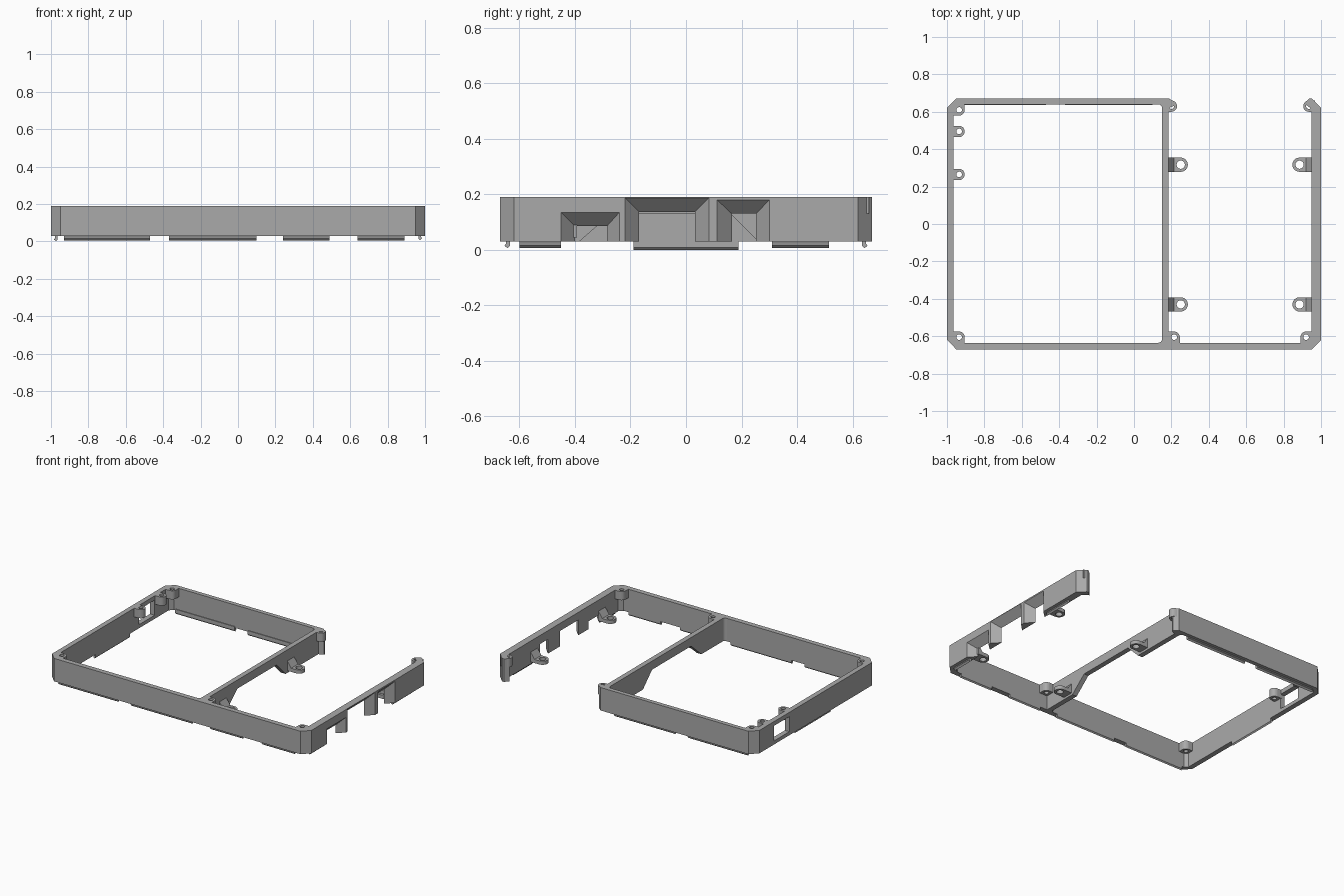
import bpy, bmesh, math
from mathutils import Vector

if "Cube" in bpy.data.objects:
    bpy.data.objects.remove(bpy.data.objects["Cube"])

grey = bpy.data.materials.new("mid_grey")
grey.diffuse_color = (0.40, 0.40, 0.40, 1)
grey.use_nodes = True
grey.node_tree.nodes["Principled BSDF"].inputs["Base Color"].default_value = grey.diffuse_color
BOTTOM, TOP = 0.03, 0.19


def finish(name, bm):
    bmesh.ops.recalc_face_normals(bm, faces=bm.faces[:])
    me = bpy.data.meshes.new(name)
    bm.to_mesh(me)
    bm.free()
    me.materials.append(grey)
    ob = bpy.data.objects.new(name, me)
    bpy.context.collection.objects.link(ob)
    return ob


def prism(name, pts, lo, hi, place=lambda u, v, w: (u, v, w)):
    """Extrude a 2D outline from lo to hi; place maps (u, v, w) to xyz."""
    bm = bmesh.new()
    a = [bm.verts.new(place(u, v, lo)) for u, v in pts]
    b = [bm.verts.new(place(u, v, hi)) for u, v in pts]
    bm.faces.new(a)
    bm.faces.new(b)
    for i in range(len(a)):
        j = (i + 1) % len(a)
        bm.faces.new((a[i], a[j], b[j], b[i]))
    return finish(name, bm)


def along_x(u, v, w):
    return (w, u, v)


def cut(target, cutter):
    m = target.modifiers.new(cutter.name, 'BOOLEAN')
    m.operation, m.solver, m.object = 'DIFFERENCE', 'EXACT', cutter
    cutter.hide_render = True
    cutter.hide_set(True)


def eyelet(name, x, y, z0, z1, r, hole, walls, reach):
    """Round lug with a hole, squared off towards the given wall directions."""
    angles = [2 * math.pi * i / 24 for i in range(24)]

    def limit(c, s):
        sx, sy = (1 if c > 0 else -1), (1 if s > 0 else -1)
        return (reach if (sx, 0) in walls else r), (reach if (0, sy) in walls else r)
    for sx in (-1, 1):
        for sy in (-1, 1):
            lx, ly = limit(sx, sy)
            angles.append(math.atan2(sy * ly, sx * lx) % (2 * math.pi))
    angles = sorted(set(round(a, 5) for a in angles))
    bm = bmesh.new()
    rings = []
    for a in angles:
        c, s = math.cos(a), math.sin(a)
        k = r
        if any(c * dx + s * dy > 1e-4 for dx, dy in walls):
            lx, ly = limit(c, s)
            k = min(lx / max(abs(c), 1e-6), ly / max(abs(s), 1e-6))
        rings.append([bm.verts.new((x + q * c, y + q * s, z))
                      for q, z in ((k, z0), (k, z1), (hole, z1), (hole, z0))])
    for i, p in enumerate(rings):
        n = rings[(i + 1) % len(rings)]
        for j in range(4):
            k = (j + 1) % 4
            bm.faces.new((p[j], p[k], n[k], n[j]))
    return finish(name, bm)


# Open frame: perimeter walls, divider, and free-standing right wall
frame = prism("frame", [
    (0.19, 0.67), (-0.95, 0.67), (-1, 0.62), (-1, -0.62), (-0.95, -0.67),
    (0.95, -0.67), (1, -0.62), (1, 0.62), (0.95, 0.67), (0.935, 0.67),
    (0.91, 0.645), (0.95, 0.615), (0.95, -0.61), (0.925, -0.635),
    (0.185, -0.635), (0.185, 0.62), (0.22, 0.635), (0.22, 0.645)], BOTTOM, TOP)

# Large cell with softened corners
cell = [(-0.965, 0.615), (-0.965, -0.615), (-0.945, -0.635)]
for cy, a0 in ((-0.615, -90), (0.62, 0)):
    for i in range(5):
        a = math.radians(a0 + 22.5 * i)
        cell.append((0.13 + 0.02 * math.cos(a), cy + 0.02 * math.sin(a)))
cell.append((-0.94, 0.64))
cut(frame, prism("cell_cutter", cell, -0.1, 0.3))

# Sloped opening beneath the divider
cut(frame, prism("divider_cutter", [(-0.43, -0.01), (-0.27, 0.13), (0.16, 0.13), (0.30, -0.01)],
                 0.10, 0.24, along_x))
# Window in the left wall
cut(frame, prism("window_cutter", [(0.29, 0.055), (0.46, 0.055), (0.46, 0.16), (0.29, 0.16)],
                 -1.1, -0.9, along_x))

# Funnel-shaped ports in the right wall: outer and inner (y0, y1, top)
ports = [((-0.45, -0.24, 0.135), (-0.40, -0.285, 0.085)),
         ((-0.22, 0.082, 0.187), (-0.17, 0.032, 0.137)),
         ((0.112, 0.30, 0.18), (0.165, 0.253, 0.13))]
for outer, inner in ports:
    bm = bmesh.new()
    for x in (0.94, 1.01):
        t = (x - 0.95) / 0.05
        y0, y1, z = [i + (o - i) * t for o, i in zip(outer, inner)]
        for y in (y0, y1):
            for h in (-0.05, z):
                bm.verts.new((x, y, h))
    bmesh.ops.convex_hull(bm, input=bm.verts[:])
    cut(frame, finish("port_cutter", bm))

# Screw bosses: centre and the walls each one joins
L, R, F, B = (-1, 0), (1, 0), (0, -1), (0, 1)
for x, y, walls in [(-0.935, 0.61, [L, B]), (-0.935, 0.495, [L]), (-0.935, 0.265, [L]),
                    (-0.935, -0.605, [L, F]), (0.2, 0.63, [L]), (0.215, -0.605, [L, F]),
                    (0.92, -0.605, [R, F]), (0.935, 0.63, [R])]:
    eyelet("screw_boss", x, y, 0.13, TOP, 0.03, 0.015, walls, 0.034)

# Mounting tabs with sloped gussets
for y in (0.317, -0.43):
    for x, wall, side in ((0.25, 0.18, 1), (0.885, 0.955, -1)):
        eyelet("mounting_tab", x, y, 0.045, 0.07, 0.038, 0.022, [(-side, 0)], abs(x - wall))
        prism("tab_gusset", [(wall, 0.045), (wall + side * 0.035, 0.045),
                             (wall + side * 0.035, 0.07), (wall, 0.12)],
              y - 0.038, y + 0.038, lambda u, v, w: (u, w, v))

# Snap lips hooked under the walls; profile is (distance in from outside, height)


def lip(name, lo, hi, z, place):
    prism(name, [(0.035, 0.04), (0.035, z + 0.008), (0.027, z), (0.016, z + 0.01),
                 (0.022, z + 0.018), (0.022, 0.04)], lo, hi, place)


for lo, hi in ((-0.93, -0.47), (-0.37, 0.10), (0.24, 0.49), (0.64, 0.89)):
    lip("front_lip", lo, hi, 0.005, lambda u, v, w: (w, u - 0.67, v))
    if hi < 0.2:
        lip("back_lip", lo, hi, 0.005, lambda u, v, w: (w, 0.67 - u, v))
lip("left_lip", -0.19, 0.19, 0.0, lambda u, v, w: (u - 1, w, v))
for lo, hi in ((-0.60, -0.45), (0.31, 0.515)):
    lip("right_lip", lo, hi, 0.007, lambda u, v, w: (1 - u, w, v))
